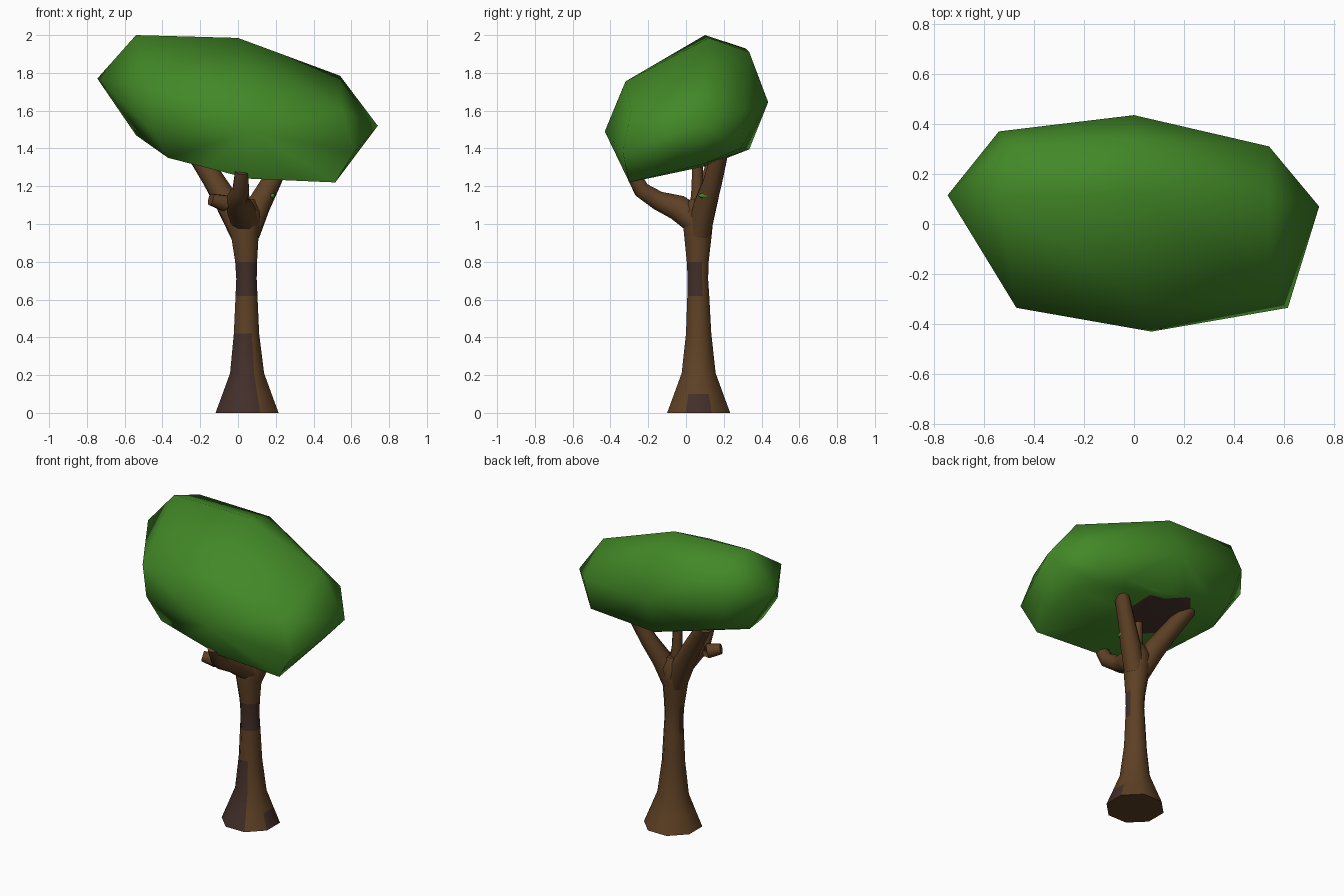
import bpy, bmesh, math
from mathutils import Vector

if "Cube" in bpy.data.objects:
    bpy.data.objects.remove(bpy.data.objects["Cube"])


def material(name, rgb):
    m = bpy.data.materials.new(name)
    m.diffuse_color = (*rgb, 1)
    m.use_nodes = True
    m.node_tree.nodes["Principled BSDF"].inputs["Base Color"].default_value = m.diffuse_color
    return m


GREEN = material("leaf green", (0.055, 0.25, 0.02))
BROWN = material("bark brown", (0.112, 0.052, 0.018))
DARK = material("dark bark", (0.055, 0.028, 0.022))


def finish(bm, name, mats):
    bmesh.ops.recalc_face_normals(bm, faces=bm.faces[:])
    for f in bm.faces:
        f.smooth = True
    me = bpy.data.meshes.new(name)
    bm.to_mesh(me)
    bm.free()
    for m in mats:
        me.materials.append(m)
    ob = bpy.data.objects.new(name, me)
    bpy.context.collection.objects.link(ob)
    bpy.context.view_layer.objects.active = ob
    bpy.ops.object.select_all(action='DESELECT')
    ob.select_set(True)
    bpy.ops.object.shade_smooth_by_angle(angle=math.radians(65))
    return ob


def tube(name, path, sides=8, paint=None):
    """Tapered tube through (x, y, z, radius) points, closed at both ends."""
    bm = bmesh.new()
    pts = [Vector(p[:3]) for p in path]
    rings = []
    for i, p in enumerate(pts):
        d = (pts[min(i + 1, len(pts) - 1)] - pts[max(i - 1, 0)]).normalized()
        if paint:
            d = Vector((0, 0, 1))
        ref = Vector((1, 0, 0)) if abs(d.x) < 0.8 else Vector((0, 1, 0))
        v = d.cross(ref).normalized()
        u = v.cross(d)
        ring = []
        for k in range(sides):
            a = 2 * math.pi * (k + 0.5) / sides
            r = path[i][3] / math.cos(math.pi / sides)
            ring.append(bm.verts.new(p + r * (u * math.cos(a) + v * math.sin(a))))
        rings.append(ring)
    for a, b in zip(rings, rings[1:]):
        for k in range(sides):
            j = (k + 1) % sides
            bm.faces.new((a[k], a[j], b[j], b[k]))
    bm.faces.new(rings[0])
    bm.faces.new(rings[-1])
    bmesh.ops.recalc_face_normals(bm, faces=bm.faces[:])
    if paint:
        for f in bm.faces:
            f.material_index = paint(f.calc_center_median(), f.normal)
    return finish(bm, name, [BROWN, DARK])


# Trunk with dark bark patches on the front
def bark(c, n):
    if abs(n.z) > 0.9:
        return 0
    if 0.62 < c.z < 0.8 and n.y < 0.2:
        return 1
    if c.z < 0.42 and n.y < -0.1 and n.x < 0.3:
        return 1
    return int(c.z < 0.1 and n.x > 0.6 and abs(n.y) < 0.5)


tube("trunk", [(0.048, 0.067, 0, 0.167), (0.048, 0.067, 0.1, 0.13),
               (0.048, 0.067, 0.21, 0.09), (0.045, 0.067, 0.42, 0.067),
               (0.045, 0.065, 0.62, 0.058), (0.045, 0.063, 0.71, 0.054),
               (0.043, 0.062, 0.8, 0.058), (0.035, 0.063, 0.96, 0.075),
               (0.04, 0.068, 1.06, 0.08), (0.04, 0.07, 1.13, 0.05)], paint=bark)

# Branches
tube("left_branch", [(0.02, 0.07, 0.95, 0.06), (-0.06, 0.105, 1.12, 0.062),
                     (-0.14, 0.14, 1.25, 0.054), (-0.27, 0.19, 1.45, 0.045)])
tube("right_branch", [(0.055, 0.07, 0.95, 0.06), (0.11, 0.1, 1.1, 0.06),
                      (0.175, 0.14, 1.22, 0.05), (0.27, 0.19, 1.42, 0.042)])
tube("front_branch", [(0.045, 0.07, 1.0, 0.07), (0.01, -0.04, 1.085, 0.068),
                      (-0.01, -0.15, 1.125, 0.05), (0.015, -0.235, 1.18, 0.043),
                      (0.02, -0.29, 1.28, 0.035)])
tube("branch_stub", [(0.0, -0.07, 1.09, 0.05), (-0.07, -0.13, 1.11, 0.042),
                     (-0.145, -0.165, 1.13, 0.03)])
tube("middle_twig", [(0.03, 0.06, 1.08, 0.04), (0.022, 0.06, 1.2, 0.03),
                     (0.02, 0.06, 1.36, 0.028)])

# Faceted leaf crown: convex hull of a few corner points
crown = [(-0.745, 0.115, 1.77), (0.74, 0.07, 1.52),
         (-0.54, 0.1, 2.0), (0, 0.12, 1.985), (0.54, 0.1, 1.785),
         (-0.5, 0.315, 1.93), (0, 0.335, 1.91), (0.54, 0.31, 1.6),
         (-0.54, 0.37, 1.75), (0, 0.435, 1.645), (0.5, 0.29, 1.4),
         (0, 0.335, 1.395), (-0.5, 0.29, 1.53),
         (-0.47, -0.335, 1.72), (0.05, -0.32, 1.755), (0.55, -0.29, 1.6),
         (-0.46, -0.31, 1.5), (0.07, -0.43, 1.49), (0.615, -0.335, 1.38),
         (-0.37, -0.28, 1.35), (0.06, -0.29, 1.24), (0.515, -0.3, 1.22),
         (-0.54, 0.1, 1.47), (0.02, 0.1, 1.305), (0.55, 0.1, 1.32)]
bm = bmesh.new()
for p in crown:
    bm.verts.new(p)
hull = bmesh.ops.convex_hull(bm, input=bm.verts[:])
bmesh.ops.delete(bm, geom=[v for v in bm.verts if not v.link_faces], context='VERTS')
bmesh.ops.recalc_face_normals(bm, faces=bm.faces[:])

# Dark patch cut into the underside where the branches enter
mid = Vector((-0.07, 0.14, 0))
planes = [(mid + 0.22 * Vector((math.cos(a), 0.75 * math.sin(a), 0)),
           Vector((math.cos(a), math.sin(a), 0)))
          for a in [math.radians(20 + 60 * k) for k in range(6)]]
for co, no in planes:
    low = [f for f in bm.faces if f.normal.z < -0.6]
    geom = set(low)
    for f in low:
        geom.update(f.edges)
        geom.update(f.verts)
    bmesh.ops.bisect_plane(bm, geom=list(geom), plane_co=co, plane_no=no)
    bm.normal_update()
for f in bm.faces:
    c = f.calc_center_median()
    inside = all((c - co).dot(no) < 0 for co, no in planes)
    f.material_index = int(f.normal.z < -0.6 and inside)
finish(bm, "leaf_crown", [GREEN, DARK])

# Small leaf-coloured spot on the right branch
bm = bmesh.new()
bmesh.ops.create_icosphere(bm, subdivisions=2, radius=1)
for v in bm.verts:
    v.co = Vector((0.182 + 0.016 * v.co.x, 0.1 + 0.035 * v.co.y, 1.15 + 0.014 * v.co.z))
finish(bm, "moss_spot", [GREEN])
